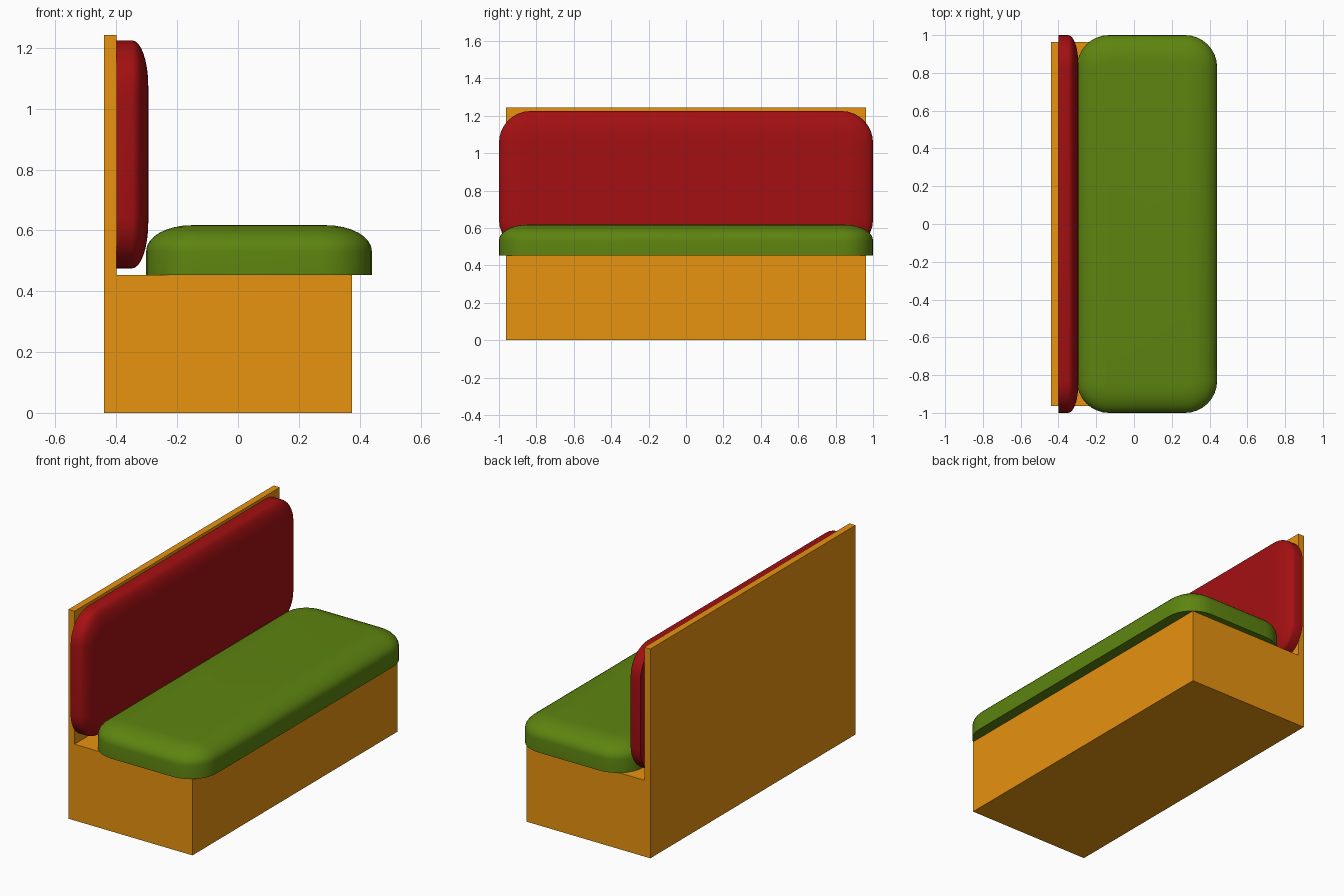
import bpy, bmesh, math
from mathutils import Matrix

if "Cube" in bpy.data.objects:
    bpy.data.objects.remove(bpy.data.objects["Cube"])


def finish(bm, name, color):
    bmesh.ops.recalc_face_normals(bm, faces=bm.faces)
    mesh = bpy.data.meshes.new(name)
    bm.to_mesh(mesh)
    bm.free()
    obj = bpy.data.objects.new(name, mesh)
    bpy.context.collection.objects.link(obj)
    mat = bpy.data.materials.new(name + "_color")
    mat.diffuse_color = (*color, 1)
    mat.use_nodes = True
    mat.node_tree.nodes["Principled BSDF"].inputs["Base Color"].default_value = mat.diffuse_color
    mesh.materials.append(mat)
    return obj


def rounded_rect(bm, half_x, half_y, r, z, steps=8):
    """Ring of vertices around a rectangle with rounded corners."""
    ring = []
    for k, (sx, sy) in enumerate([(1, 1), (-1, 1), (-1, -1), (1, -1)]):
        for i in range(steps + 1):
            a = math.pi / 2 * (k + i / steps)
            ring.append(bm.verts.new((sx * (half_x - r) + r * math.cos(a),
                                      sy * (half_y - r) + r * math.sin(a), z)))
    return ring


def cushion(name, width, height, rise, matrix, color, inset=0.15, radius=0.17, steps=8):
    """Flat-bottomed pad whose upper rim follows a quarter ellipse."""
    bm = bmesh.new()
    levels = [(0, 0)]
    for i in range(steps + 1):
        a = math.pi / 2 * i / steps
        levels.append((inset * (1 - math.cos(a)), height - rise * (1 - math.sin(a))))
    rings = [rounded_rect(bm, width / 2 - d, 1 - d, radius - d, z) for d, z in levels]
    for low, high in zip(rings, rings[1:]):
        for i in range(len(low)):
            j = (i + 1) % len(low)
            bm.faces.new((low[i], low[j], high[j], high[i]))
    bm.faces.new(rings[0])
    bm.faces.new(rings[-1])
    bm.transform(matrix)
    obj = finish(bm, name, color)
    bpy.ops.object.select_all(action='DESELECT')
    obj.select_set(True)
    bpy.context.view_layer.objects.active = obj
    bpy.ops.object.shade_smooth_by_angle(angle=math.radians(40))
    return obj


# Wooden frame: L-shaped profile extruded along y
bm = bmesh.new()
profile = [(-0.44, 0), (0.375, 0), (0.375, 0.453), (-0.40, 0.453), (-0.40, 1.243), (-0.44, 1.243)]
face = bm.faces.new([bm.verts.new((x, -0.963, z)) for x, z in profile])
ext = bmesh.ops.extrude_face_region(bm, geom=[face])
bmesh.ops.translate(bm, vec=(0, 1.926, 0),
                    verts=[v for v in ext["geom"] if isinstance(v, bmesh.types.BMVert)])
finish(bm, "bench_frame", (0.8, 0.29, 0.005))

# Seat cushion lying on the frame
cushion("seat_cushion", 0.742, 0.164, 0.085,
        Matrix.Translation((0.069, 0, 0.453)), (0.11, 0.23, 0.005))

# Back cushion: the same pad, thinner, stood against the back panel
cushion("back_cushion", 0.75, 0.105, 0.054,
        Matrix.Translation((-0.40, 0, 0.85)) @ Matrix.Rotation(math.pi / 2, 4, 'Y'),
        (0.37, 0.005, 0.006))
